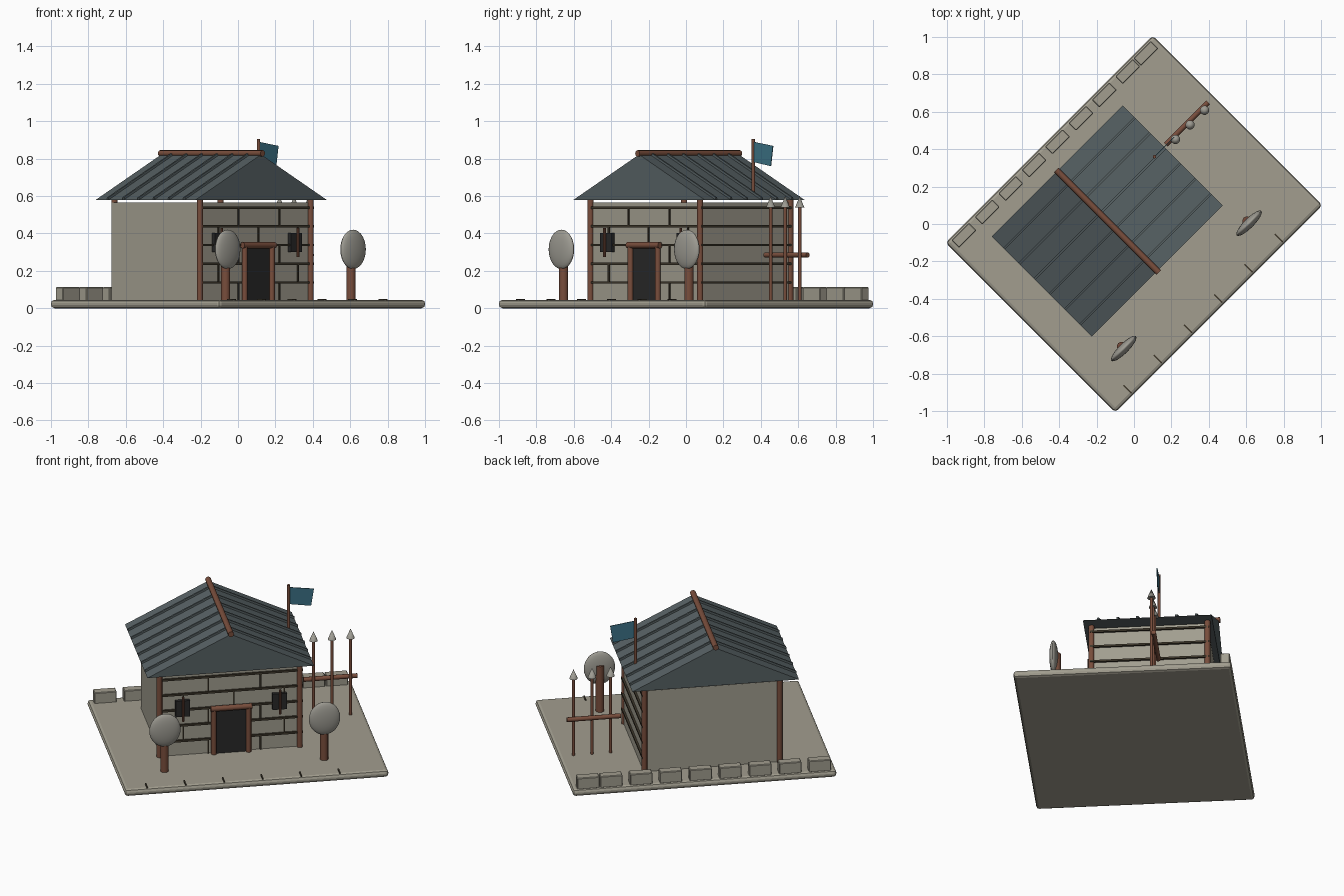
import bpy, bmesh, math
from mathutils import Matrix, Vector

if "Cube" in bpy.data.objects:
    bpy.data.objects.remove(bpy.data.objects["Cube"])

# Everything is laid out square (facade towards -y), then turned 45 degrees
TURN = Matrix.Rotation(math.radians(45), 4, 'Z')


def material(name, rgb):
    m = bpy.data.materials.new(name)
    m.diffuse_color = (*rgb, 1)
    m.use_nodes = True
    m.node_tree.nodes["Principled BSDF"].inputs["Base Color"].default_value = m.diffuse_color
    return m


STONE = material("stone", (0.36, 0.34, 0.275))
WOOD = material("brown_wood", (0.19, 0.075, 0.045))
SLATE = material("slate", (0.095, 0.12, 0.127))
MORTAR = material("dark_mortar", (0.05, 0.04, 0.025))
DARK = material("dark_opening", (0.022, 0.022, 0.022))
CLOTH = material("blue_cloth", (0.045, 0.17, 0.24))
METAL = material("pale_metal", (0.34, 0.33, 0.29))


def finish(bm, name, mat, smooth=False):
    bmesh.ops.recalc_face_normals(bm, faces=bm.faces)
    bm.transform(TURN)
    me = bpy.data.meshes.new(name)
    bm.to_mesh(me)
    bm.free()
    me.materials.append(mat)
    ob = bpy.data.objects.new(name, me)
    bpy.context.collection.objects.link(ob)
    if smooth:
        bpy.context.view_layer.objects.active = ob
        ob.select_set(True)
        bpy.ops.object.shade_smooth_by_angle(angle=math.radians(40))
        ob.select_set(False)
    return ob


def box(name, lo, hi, mat, bevel=0.0, segments=1):
    bm = bmesh.new()
    lo, hi = Vector(lo), Vector(hi)
    size = hi - lo
    bmesh.ops.create_cube(bm, size=1, matrix=Matrix.Translation((lo + hi) / 2)
                          @ Matrix.Diagonal((*size, 1)))
    if bevel:
        bmesh.ops.bevel(bm, geom=bm.edges[:], offset=bevel, segments=segments,
                        profile=0.5, affect='EDGES')
    return finish(bm, name, mat)


def rod(name, a, b, r, mat, r2=None, sides=12):
    a, b = Vector(a), Vector(b)
    d = b - a
    bm = bmesh.new()
    bmesh.ops.create_cone(bm, cap_ends=True, segments=sides, radius1=r,
                          radius2=r if r2 is None else r2, depth=d.length,
                          matrix=Matrix.Translation((a + b) / 2)
                          @ d.to_track_quat('Z', 'Y').to_matrix().to_4x4())
    return finish(bm, name, mat, True)


def prism(name, outline, y0, y1, mat):
    """Extrude an (x, z) outline from y0 to y1."""
    bm = bmesh.new()
    f = bm.faces.new([bm.verts.new((x, y0, z)) for x, z in outline])
    ext = bmesh.ops.extrude_face_region(bm, geom=[f])["geom"]
    bmesh.ops.translate(bm, vec=(0, y1 - y0, 0),
                        verts=[v for v in ext if isinstance(v, bmesh.types.BMVert)])
    return finish(bm, name, mat)


# Ground slab with dark joints along its front edge
box("ground_slab", (-0.783, -0.641, 0), (0.783, 0.641, 0.045), STONE, 0.018, 2)
for i in range(6):
    x = -0.65 + 0.229 * i
    box("ground_joint", (x - 0.004, -0.63, 0.035), (x + 0.004, -0.57, 0.05), MORTAR)

# Low row of blocks along the back edge
for x in [-0.686 + 0.177 * i for i in range(8)] + [0.69]:
    box("back_block", (x - 0.066, 0.572, 0.04), (x + 0.066, 0.628, 0.113), STONE, 0.004)

# House body
L, R, F, B = -0.495, 0.332, -0.215, 0.46
MID = (L + R) / 2
box("house_walls", (L, F, 0.04), (R, B, 0.565), STONE)

# Mortar courses on the front and right walls
courses = [0.138 + 0.1 * i for i in range(5)]
for z in courses:
    box("front_course", (L - 0.015, F - 0.012, z - 0.006), (R + 0.015, F + 0.01, z + 0.006), MORTAR)
    box("side_course", (R - 0.01, F - 0.012, z - 0.006), (R + 0.012, B + 0.01, z + 0.006), MORTAR)

# Staggered upright joints on the facade
for row, z in enumerate([0.04] + courses[:-1]):
    offsets = (0.28, 0.59) if row % 2 == 0 else (0.13, 0.43, 0.73)
    for off in offsets:
        x = L + off
        if z < 0.3 and abs(x - MID) < 0.11:
            continue
        box("front_joint", (x - 0.004, F - 0.008, z), (x + 0.004, F + 0.01, z + 0.1), MORTAR)

# Corner posts
for x, y in ((L - 0.01, F - 0.002), (R - 0.004, F - 0.006), (L + 0.02, B), (R - 0.004, B)):
    rod("corner_post", (x, y, 0.04), (x, y, 0.585), 0.017, WOOD)

# Door and its frame
box("door", (MID - 0.09, F - 0.016, 0.045), (MID + 0.09, F + 0.01, 0.325), DARK)
for s in (-1, 1):
    rod("door_post", (MID + s * 0.103, F - 0.02, 0.045), (MID + s * 0.103, F - 0.02, 0.335), 0.016, WOOD)
rod("door_lintel", (MID - 0.122, F - 0.022, 0.337), (MID + 0.122, F - 0.022, 0.337), 0.017, WOOD)

# Windows, each with one upright bar
for s in (-1, 1):
    x = MID + s * 0.288
    box("window", (x - 0.042, F - 0.022, 0.3), (x + 0.042, F + 0.01, 0.402), DARK)
    rod("window_bar", (x, F - 0.032, 0.275), (x, F - 0.032, 0.43), 0.007, WOOD, sides=8)

# Gable roof with ribs down both slopes and a ridge log
RX, EAVE, TOP, HALF, Y0, Y1 = -0.09, 0.58, 0.822, 0.495, -0.265, 0.49
prism("roof", [(RX - HALF, EAVE), (RX + HALF, EAVE), (RX, TOP)], Y0, Y1, SLATE)
for s in (-1, 1):
    for i in range(6):
        y = 0.111 + (i - 2.5) * 0.115
        prism("roof_rib", [(RX + s * HALF, EAVE), (RX + s * HALF, EAVE + 0.013),
                           (RX, TOP + 0.013), (RX, TOP)], y - 0.006, y + 0.006, SLATE)
rod("ridge_log", (RX, Y0 - 0.012, 0.828), (RX, Y1 + 0.008, 0.828), 0.017, WOOD)

# Flag on the right eave
FX, FY = 0.332, 0.177
rod("flag_pole", (FX, FY, 0.61), (FX, FY, 0.905), 0.009, WOOD)
prism("flag", [(FX, 0.89), (FX + 0.15, 0.868), (FX + 0.133, 0.76), (FX, 0.782)],
      FY - 0.002, FY + 0.002, CLOTH)

# Round shields on stakes in front of the house
for x in (-0.51, 0.438):
    rod("shield_stake", (x, -0.416, 0.04), (x, -0.416, 0.34), 0.025, WOOD)
    bm = bmesh.new()
    bmesh.ops.create_uvsphere(bm, u_segments=24, v_segments=14, radius=1,
                              matrix=Matrix.Translation((x, -0.432, 0.315))
                              @ Matrix.Diagonal((0.093, 0.026, 0.105, 1)))
    finish(bm, "shield", METAL, True)

# Spear rack on the right side
for x in (0.477, 0.587, 0.697):
    rod("spear_shaft", (x, 0.163, 0.045), (x, 0.163, 0.55), 0.009, WOOD)
    rod("spear_tip", (x, 0.163, 0.54), (x, 0.163, 0.6), 0.025, METAL, 0.0)
rod("rack_bar", (0.42, 0.18, 0.285), (0.74, 0.18, 0.285), 0.014, WOOD)
